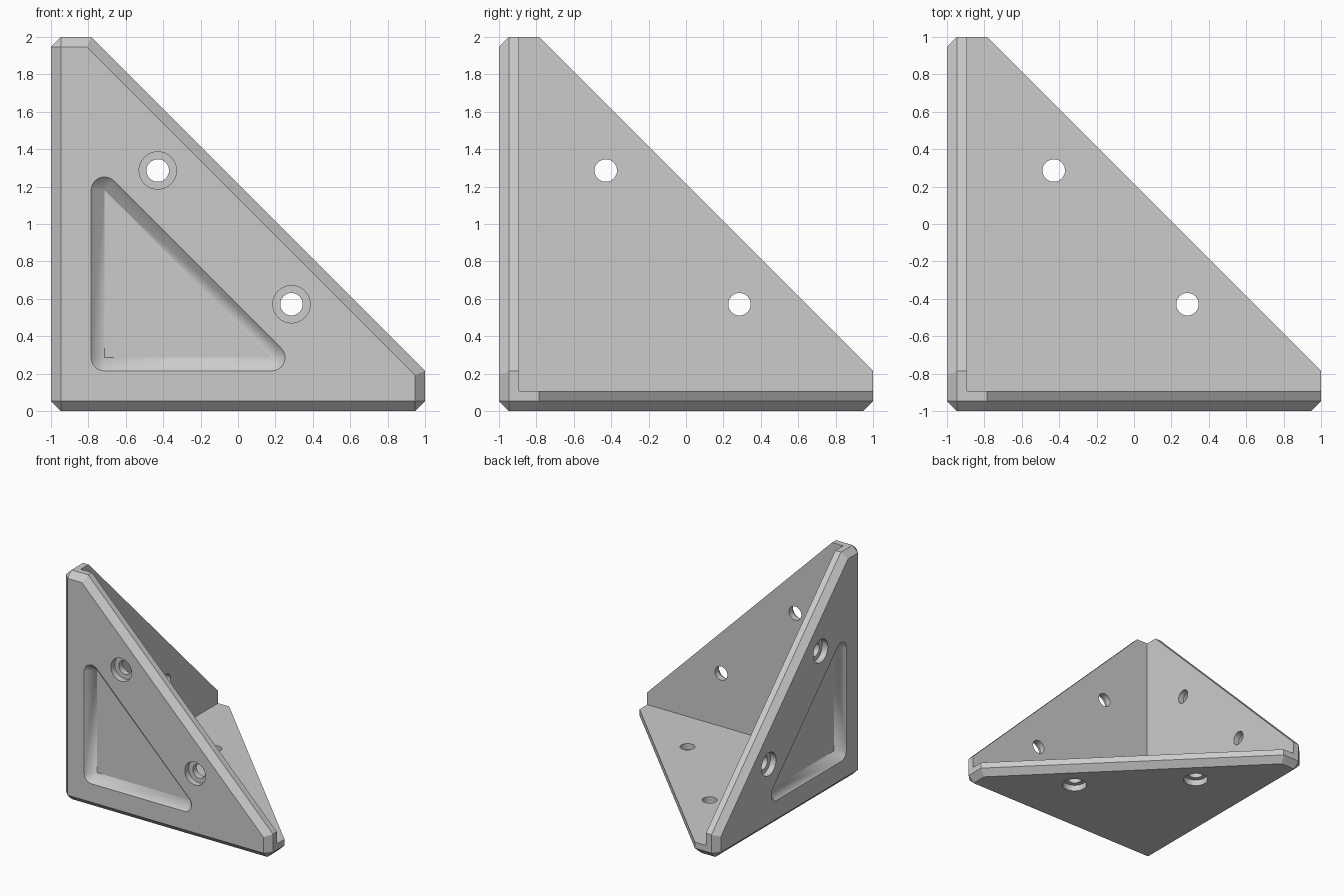
import bpy
import bmesh
import math
from mathutils import Vector

cube = bpy.data.objects.get("Cube")
if cube:
    bpy.data.objects.remove(cube, do_unlink=True)

SIZE = 2.0
WALL = 0.107      # plate thickness
CHAMFER = 0.0536  # outer edge chamfer
TIP = 0.214       # blunt width at each plate tip
ORIGIN = Vector((-1, -1, 0))  # corner where the three plates meet

grey = bpy.data.materials.new("light_grey")
grey.use_nodes = True
grey.diffuse_color = (0.6, 0.6, 0.6, 1)
grey.node_tree.nodes["Principled BSDF"].inputs["Base Color"].default_value = grey.diffuse_color


def on_plate(axis, depth, u, v):
    """Point in a plate's own frame: depth from its outer face, u and v along it."""
    p = Vector()
    p[axis], p[(axis + 1) % 3], p[(axis + 2) % 3] = depth, u, v
    return p


def make_object(name, bm):
    bmesh.ops.recalc_face_normals(bm, faces=bm.faces)
    bmesh.ops.translate(bm, verts=bm.verts, vec=ORIGIN)
    mesh = bpy.data.meshes.new(name)
    bm.to_mesh(mesh)
    bm.free()
    mesh.materials.append(grey)
    obj = bpy.data.objects.new(name, mesh)
    bpy.context.collection.objects.link(obj)
    return obj


def hull_cutter(axis, rings, sides=32):
    """Convex cutter spanning circles given as (depth, u, v, radius)."""
    bm = bmesh.new()
    for depth, u, v, r in rings:
        for i in range(sides if r else 1):
            a = math.tau * i / sides
            bm.verts.new(on_plate(axis, depth, u + r * math.cos(a), v + r * math.sin(a)))
    bmesh.ops.convex_hull(bm, input=bm.verts)
    bmesh.ops.dissolve_limit(bm, angle_limit=0.01, verts=bm.verts, edges=bm.edges)
    return make_object("cutter", bm)


def subtract(target, cutter):
    mod = target.modifiers.new("cut", 'BOOLEAN')
    mod.operation = 'DIFFERENCE'
    mod.solver = 'EXACT'
    mod.object = cutter
    bpy.context.view_layer.objects.active = target
    bpy.ops.object.modifier_apply(modifier=mod.name)
    bpy.data.objects.remove(cutter, do_unlink=True)


def slice_off(bm, point, normal):
    cut = bmesh.ops.bisect_plane(bm, geom=bm.verts[:] + bm.edges[:] + bm.faces[:], dist=1e-5,
                                 plane_co=point, plane_no=normal, clear_outer=True)
    edges = [e for e in cut["geom_cut"] if isinstance(e, bmesh.types.BMEdge)]
    bmesh.ops.holes_fill(bm, edges=edges, sides=0)


# Chamfered block, trimmed to the sloping edge of each plate
bm = bmesh.new()
bmesh.ops.create_cube(bm, size=SIZE)
bmesh.ops.translate(bm, verts=bm.verts, vec=(1, 1, 1))
bmesh.ops.bevel(bm, geom=bm.edges[:], offset=CHAMFER, segments=1, affect='EDGES')
for axis in range(3):
    edge_point = on_plate(axis, CHAMFER, SIZE, TIP)
    slope = on_plate(axis, 0, 1, 1).normalized()
    slice_off(bm, edge_point, slope)
    slice_off(bm, edge_point, slope - on_plate(axis, 1, 0, 0))
bracket = make_object("corner_bracket", bm)

# Hollow interior leaves three plates
bm = bmesh.new()
bmesh.ops.create_cube(bm, size=SIZE * 2)
bmesh.ops.translate(bm, verts=bm.verts, vec=Vector((1, 1, 1)) * (WALL + SIZE))
subtract(bracket, make_object("cutter", bm))

# Counterbored screw holes in every plate
for axis in range(3):
    for u, v in ((0.571, 1.286), (1.286, 0.571)):
        for radius, bottom in ((0.1, 0.0536), (0.06, 0.2)):
            subtract(bracket, hull_cutter(axis, [(-0.05, u, v, radius), (bottom, u, v, radius)]))

# Triangular pockets with sloping walls in the two upright plates
POCKET = 0.0714
OVER = 0.02
near, far = 0.286, 1.18
for axis in (0, 1):
    rings = []
    for u, v in ((near, near), (far, near), (near, far)):
        rings += [(POCKET, u, v, 0), (-OVER, u, v, POCKET + OVER)]
    subtract(bracket, hull_cutter(axis, rings))

bpy.ops.object.select_all(action='DESELECT')
bracket.select_set(True)
bpy.context.view_layer.objects.active = bracket
bpy.ops.object.shade_smooth_by_angle(angle=math.radians(30))
